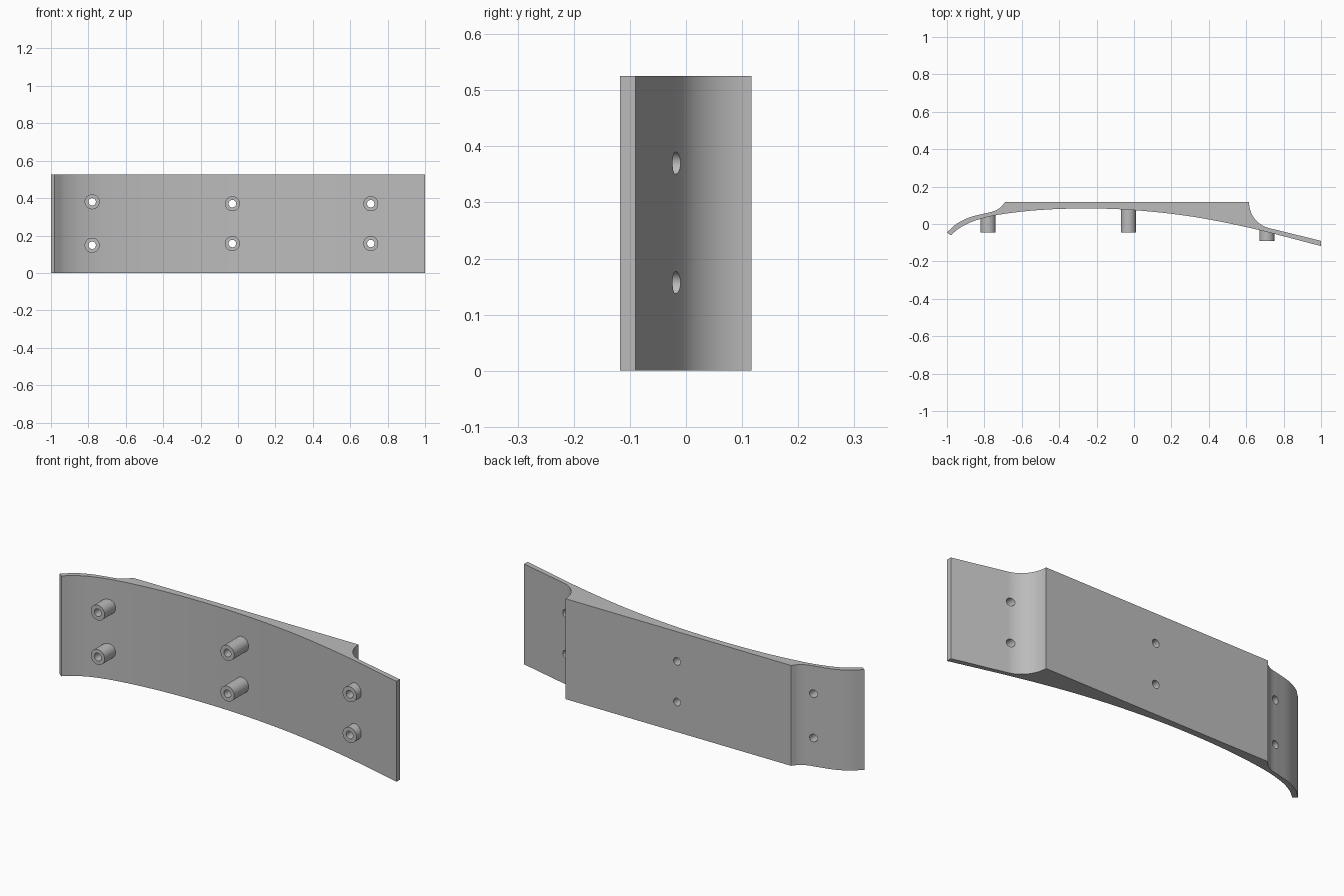
import bpy, bmesh, math
from mathutils import Vector
from mathutils.geometry import interpolate_bezier

HEIGHT = 0.525

if "Cube" in bpy.data.objects:
    bpy.data.objects.remove(bpy.data.objects["Cube"])

grey = bpy.data.materials.new("light grey")
grey.use_nodes = True
colour = (0.5, 0.5, 0.5, 1)
grey.diffuse_color = colour
grey.node_tree.nodes["Principled BSDF"].inputs["Base Color"].default_value = colour


def make_object(name, bm):
    bmesh.ops.recalc_face_normals(bm, faces=bm.faces)
    mesh = bpy.data.meshes.new(name)
    bm.to_mesh(mesh)
    bm.free()
    mesh.materials.append(grey)
    obj = bpy.data.objects.new(name, mesh)
    bpy.context.collection.objects.link(obj)
    return obj


def smooth_path(points, steps=10):
    """Smooth curve through the points, which run left to right."""
    p = [Vector((x, y, 0)) for x, y in points]
    p = [2 * p[0] - p[1]] + p + [2 * p[-1] - p[-2]]
    slope = [(b - a).y / (b - a).x for a, b in zip(p, p[2:])]
    out = [p[1]]
    for i in range(1, len(p) - 2):
        run = (p[i + 1].x - p[i].x) / 3
        h1 = p[i] + Vector((run, run * slope[i - 1], 0))
        h2 = p[i + 1] - Vector((run, run * slope[i], 0))
        out += interpolate_bezier(p[i], h1, h2, p[i + 1], steps + 1)[1:]
    return out


def cylinder_y(bm, x, z, radius, y0, y1):
    """Closed cylinder lying along y."""
    ring = [bm.verts.new((x + radius * math.cos(a), y0, z + radius * math.sin(a)))
            for a in (math.tau * i / 32 for i in range(32))]
    face = bm.faces.new(ring)
    geom = bmesh.ops.extrude_face_region(bm, geom=[face])["geom"]
    verts = [g for g in geom if isinstance(g, bmesh.types.BMVert)]
    bmesh.ops.translate(bm, vec=(0, y1 - y0, 0), verts=verts)


# Plate section: bowed front, back pad with a hollow at each end
front = smooth_path([(-0.98, -0.06), (-0.93, -0.02), (-0.85, 0.018), (-0.72, 0.05),
                     (-0.5, 0.075), (-0.25, 0.083), (0, 0.074), (0.3, 0.041),
                     (0.62, -0.021), (1, -0.118)])
left_back = smooth_path([(-1, -0.045), (-0.95, 0), (-0.88, 0.035), (-0.8, 0.056),
                         (-0.745, 0.07), (-0.71, 0.092), (-0.69, 0.117)], 6)
hollow = [Vector((0.755 - 0.14 * math.cos(a), 0.117 - 0.143 * math.sin(a), 0))
          for a in (math.radians(78) * i / 20 for i in range(21))]
outline = front + [Vector((1, -0.09, 0))] + hollow[::-1] + left_back[::-1]

bm = bmesh.new()
base = bm.faces.new([bm.verts.new(p) for p in outline])
geom = bmesh.ops.extrude_face_region(bm, geom=[base])["geom"]
bmesh.ops.translate(bm, vec=(0, 0, HEIGHT),
                    verts=[g for g in geom if isinstance(g, bmesh.types.BMVert)])
plate = make_object("curved_plate", bm)

# Round bosses: x, low z, high z, front end, buried end
columns = [(-0.78, 0.148, 0.38, -0.045, 0.045),
           (-0.03, 0.157, 0.37, -0.045, 0.09),
           (0.71, 0.157, 0.37, -0.092, -0.03)]
boss_bm, hole_bm = bmesh.new(), bmesh.new()
for x, low, high, y0, y1 in columns:
    for z in (low, high):
        cylinder_y(boss_bm, x, z, 0.04, y0, y1)
        cylinder_y(hole_bm, x, z, 0.02, -0.3, 0.3)
bosses = make_object("bosses", boss_bm)
holes = make_object("hole_cutter", hole_bm)

# Join the bosses to the plate, then drill through both
for tool, operation in ((bosses, 'UNION'), (holes, 'DIFFERENCE')):
    mod = plate.modifiers.new(tool.name, 'BOOLEAN')
    mod.object = tool
    mod.operation = operation
    mod.solver = 'EXACT'
bpy.ops.object.select_all(action='DESELECT')
bpy.context.view_layer.objects.active = plate
plate.select_set(True)
for mod in list(plate.modifiers):
    bpy.ops.object.modifier_apply(modifier=mod.name)
for tool in (bosses, holes):
    bpy.data.objects.remove(tool)
bpy.ops.object.shade_smooth_by_angle(angle=math.radians(30))
